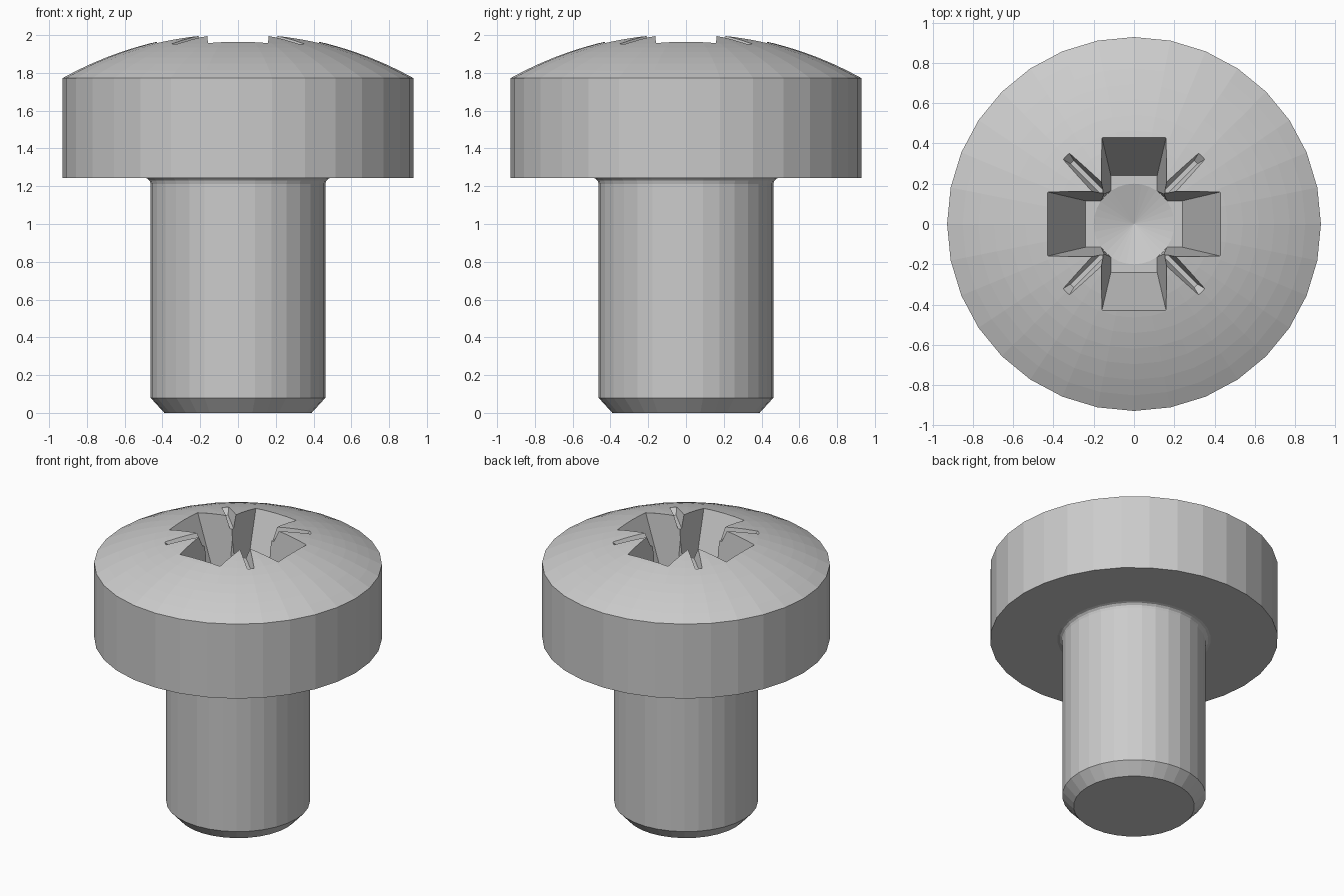
import bpy, bmesh
from math import sin, cos, pi, sqrt, radians
from mathutils import Matrix

if "Cube" in bpy.data.objects:
    bpy.data.objects.remove(bpy.data.objects["Cube"])

SIDES = 32
APEX, DOME_R = 2.014, 1.905      # dome top and sphere radius


def make_object(name, bm):
    bmesh.ops.recalc_face_normals(bm, faces=bm.faces[:])
    mesh = bpy.data.meshes.new(name)
    bm.to_mesh(mesh)
    bm.free()
    ob = bpy.data.objects.new(name, mesh)
    bpy.context.collection.objects.link(ob)
    return ob


def lathe(name, profile, sides):
    """Revolve (radius, z) points around z; radius 0 gives a pole."""
    bm = bmesh.new()
    rings = []
    for r, z in profile:
        n = 1 if r == 0 else sides
        rings.append([bm.verts.new((r * cos(2 * pi * i / sides), r * sin(2 * pi * i / sides), z))
                      for i in range(n)])
    for a, b in zip(rings, rings[1:]):
        for i in range(sides):
            j = (i + 1) % sides
            quad = [a[i % len(a)], a[j % len(a)], b[j % len(b)], b[i % len(b)]]
            bm.faces.new(list(dict.fromkeys(quad)))
    for ring in (rings[0], rings[-1]):
        if len(ring) > 1:
            bm.faces.new(ring)
    return make_object(name, bm)


def frustum(name, low, high, angle):
    """Tapered block; low/high = (x0, x1, half_width, z), turned about z."""
    bm = bmesh.new()
    rings = [[bm.verts.new(p) for p in ((x0, -w, z), (x1, -w, z), (x1, w, z), (x0, w, z))]
             for x0, x1, w, z in (low, high)]
    for ring in rings:
        bm.faces.new(ring)
    for i in range(4):
        j = (i + 1) % 4
        bm.faces.new((rings[0][i], rings[0][j], rings[1][j], rings[1][i]))
    bm.transform(Matrix.Rotation(angle, 4, 'Z'))
    return make_object(name, bm)


# Screw body: chamfered shank, fillet, pan head and domed top
fillet = [(0.495 - 0.032 * cos(t), 1.213 + 0.032 * sin(t)) for t in (0, pi / 6, pi / 3, pi / 2)]
dome = [(r, APEX - DOME_R + sqrt(DOME_R ** 2 - r * r))
        for r in [0.928 * (1 - i / 12) for i in range(12)]]
screw = lathe("screw", [(0.39, 0), (0.463, 0.08)] + fillet + [(0.928, 1.243)] + dome + [(0, APEX)], SIDES)

# Cross recess arms, round core with conical floor, and diagonal tick grooves
FLOOR = 1.48
cutters = [frustum("recess_arm", (-0.24, 0.24, 0.115, FLOOR), (-0.484, 0.484, 0.172, 2.1), a)
           for a in (0, pi / 2)]
cutters.append(lathe("recess_core", [(0, FLOOR - 0.06), (0.2, FLOOR), (0.217, 2.1)], SIDES))
for k in range(4):
    cutters.append(frustum("tick_groove", (0.08, 0.435, 0.012, 1.915), (0.08, 0.558, 0.042, 2.03),
                           radians(45 + 90 * k)))

for cutter in cutters:
    cutter.hide_render = True
    mod = screw.modifiers.new("cut", 'BOOLEAN')
    mod.operation = 'DIFFERENCE'
    mod.solver = 'EXACT'
    mod.object = cutter

# Apply the cuts and clear the cutters
bpy.context.view_layer.update()
result = bpy.data.meshes.new_from_object(screw.evaluated_get(bpy.context.evaluated_depsgraph_get()))
screw.modifiers.clear()
screw.data = result
for cutter in cutters:
    bpy.data.objects.remove(cutter)
